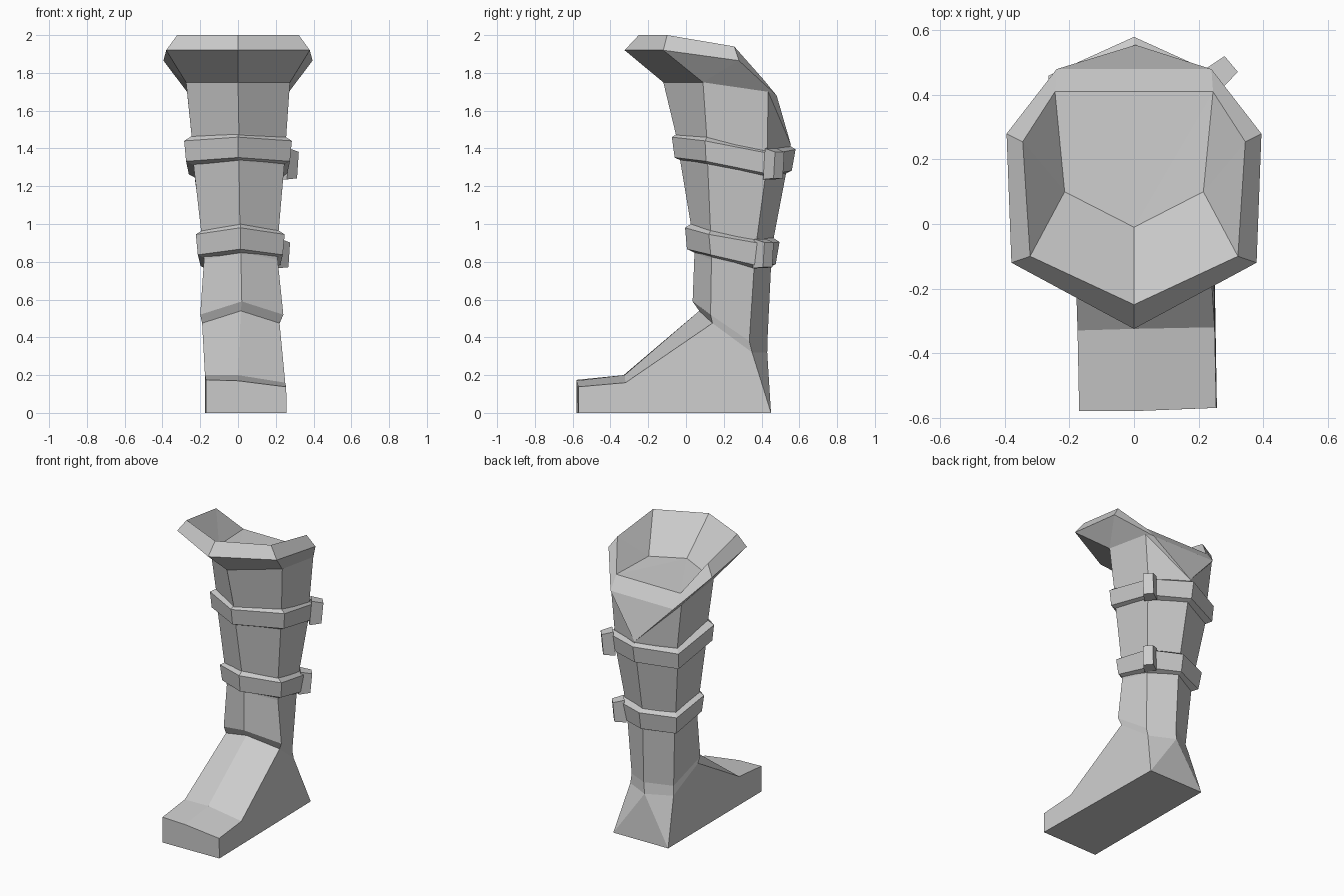
import bpy, bmesh, math
from mathutils import Vector, Matrix

if "Cube" in bpy.data.objects:
    bpy.data.objects.remove(bpy.data.objects["Cube"])

grey = bpy.data.materials.new("light_grey")
grey.diffuse_color = (0.6, 0.6, 0.6, 1)
grey.use_nodes = True
grey.node_tree.nodes["Principled BSDF"].inputs["Base Color"].default_value = grey.diffuse_color


def make_object(name, bm):
    bmesh.ops.recalc_face_normals(bm, faces=bm.faces)
    me = bpy.data.meshes.new(name)
    bm.to_mesh(me)
    bm.free()
    me.materials.append(grey)
    ob = bpy.data.objects.new(name, me)
    bpy.context.collection.objects.link(ob)
    return ob


def ring(bm, cx, front, side, back, ridge):
    """Hexagon: front ridge (y,z), front corners (w,y,z), back corners (w,y,z), back ridge (y,z)."""
    pts = [(cx, *front),
           (cx + side[0], *side[1:]), (cx + back[0], *back[1:]),
           (cx, *ridge),
           (cx - back[0], *back[1:]), (cx - side[0], *side[1:])]
    return [bm.verts.new(p) for p in pts]


def loft(bm, a, b):
    n = len(a)
    for i in range(n):
        j = (i + 1) % n
        bm.faces.new((a[i], a[j], b[j], b[i]))


# Boot: leg, foot and flared cuff in one shell
bm = bmesh.new()
leg = [ring(bm, *r) for r in (
    (0.015, (0.07, 0.54), (0.205, 0.14, 0.475), (0.165, 0.35, 0.32), (0.43, 0.32)),
    (0.02, (0.035, 0.59), (0.22, 0.13, 0.52), (0.16, 0.335, 0.38), (0.432, 0.40)),
    (0.015, (0.045, 0.85), (0.195, 0.135, 0.81), (0.18, 0.36, 0.76), (0.45, 0.77)),
    (0.01, (0.025, 1.00), (0.205, 0.13, 0.96), (0.195, 0.375, 0.92), (0.465, 0.93)),
    (0.005, (-0.03, 1.33), (0.24, 0.115, 1.31), (0.235, 0.42, 1.25), (0.53, 1.27)),
    (0.005, (-0.055, 1.48), (0.25, 0.11, 1.46), (0.24, 0.43, 1.40), (0.555, 1.42)),
)]
for a, b in zip(leg, leg[1:]):
    loft(bm, a, b)


def V(*p):
    return bm.verts.new(p)


# Foot
sole = {k: V(*p) for k, p in dict(
    tr=(0.257, -0.57, 0), tl=(-0.17, -0.58, 0), hr=(0.24, 0.45, 0), hl=(-0.175, 0.445, 0)).items()}
toe = [V(-0.17, -0.58, 0.175), V(0.0, -0.58, 0.17), V(0.255, -0.57, 0.138)]
step = [V(-0.175, -0.33, 0.2), V(0.0, -0.325, 0.2), V(0.25, -0.32, 0.16)]
ank = leg[0]
top = [ank[5], ank[0], ank[1]]
for a, b in ((toe, step), (step, top)):
    for i in (0, 1):
        bm.faces.new((a[i], a[i + 1], b[i + 1], b[i]))
bm.faces.new((sole["tl"], sole["tr"], toe[2], toe[1], toe[0]))
bm.faces.new((sole["tl"], sole["hl"], sole["hr"], sole["tr"]))
for t, h, k, front, rear in (("tr", "hr", 2, ank[1], ank[2]), ("tl", "hl", 0, ank[5], ank[4])):
    bm.faces.new((sole[t], toe[k], step[k], front, rear, sole[h]))
    bm.faces.new((sole[h], rear, ank[3]))
bm.faces.new((sole["hr"], sole["hl"], ank[3]))

# Cuff: neck, outer rim, inner rim and sunken top
def sides(*pts):
    """Front point followed by corner pairs, returned as one loop."""
    r = [V(x, y, z) for x, y, z in pts[1:]]
    l = [V(-x, y, z) for x, y, z in reversed(pts[1:])]
    return [V(*pts[0])] + r + l


neck = sides((0, -0.12, 1.75), (0.275, 0.09, 1.75), (0.27, 0.435, 1.70))
outer = sides((0, -0.325, 1.92), (0.38, -0.12, 1.92), (0.395, 0.28, 1.865), (0.24, 0.48, 1.68))
inner = sides((0, -0.25, 2.0), (0.322, -0.1, 2.0), (0.345, 0.255, 1.94), (0.245, 0.41, 1.765))
floor = sides((0, -0.01, 1.78), (0.215, 0.1, 1.78))
loft(bm, outer, inner)
hi, F = leg[-1], bm.faces.new
for nf, nb, of, os, ob, hf, hb, inf, ins, inb, fl in (
        (1, 2, 1, 2, 3, 1, 2, 1, 2, 3, 1), (4, 3, 6, 5, 4, 5, 4, 6, 5, 4, 2)):
    F((hi[0], hi[hf], neck[nf], neck[0]))
    F((hi[hf], hi[hb], neck[nb], neck[nf]))
    F((hi[hb], hi[3], neck[nb]))
    F((neck[nb], hi[3], outer[ob]))
    F((neck[0], neck[nf], outer[of], outer[0]))
    F((neck[nf], outer[os], outer[of]))
    F((neck[nf], neck[nb], outer[ob], outer[os]))
    F((inner[0], inner[inf], floor[fl], floor[0]))
    F((inner[inf], inner[ins], floor[fl]))
    F((inner[ins], inner[inb], floor[fl]))
    F((floor[0], floor[fl], inner[inb]))
F((hi[3], outer[3], outer[4]))
F((floor[0], inner[3], inner[4]))
make_object("boot", bm)


# Straps: hexagonal bands with sloped edges
def strap(name, cx, lo, hi, drop):
    bm = bmesh.new()
    loops = []
    for (f, s, b, r), grow, dz in ((lo, -0.02, -0.012), (lo, 0.03, 0.012),
                                   (hi, 0.03, -0.02), (hi, -0.02, 0.012)):
        loops.append(ring(bm, cx, (f[0] - grow, f[1] + dz), (s[0] + grow, s[1] - grow * 0.3, s[2] + dz),
                          (b[0] + grow, b[1] + grow, b[2] + dz), (r[0] + grow, r[1] + dz)))
    for i in range(4):
        loft(bm, loops[i], loops[(i + 1) % 4])
    make_object(name, bm)


strap("upper_strap", 0.0,
      ((-0.03, 1.34), (0.245, 0.115, 1.32), (0.23, 0.42, 1.25), (0.53, 1.27)),
      ((-0.045, 1.48), (0.255, 0.11, 1.46), (0.235, 0.43, 1.39), (0.55, 1.415)), 0)
strap("lower_strap", 0.012,
      ((0.035, 0.855), (0.195, 0.14, 0.825), (0.18, 0.36, 0.765), (0.445, 0.775)),
      ((0.025, 1.0), (0.205, 0.13, 0.965), (0.195, 0.375, 0.915), (0.465, 0.925)), 0)


# Buckles: small tapered blocks on the rear right corner
def buckle(name, loc, h):
    bm = bmesh.new()
    bmesh.ops.create_cube(bm, size=1)
    for v in bm.verts:
        if v.co.x > 0:
            v.co.y *= 0.8
            v.co.z *= 0.85
    bmesh.ops.scale(bm, vec=(0.075, 0.08, h), verts=bm.verts)
    rot = Matrix.Rotation(math.radians(40), 4, 'Z') @ Matrix.Rotation(math.radians(5), 4, 'Y')
    bmesh.ops.transform(bm, matrix=Matrix.Translation(Vector(loc)) @ rot, verts=bm.verts)
    make_object(name, bm)


buckle("upper_buckle", (0.268, 0.468, 1.315), 0.165)
buckle("lower_buckle", (0.222, 0.412, 0.84), 0.155)
